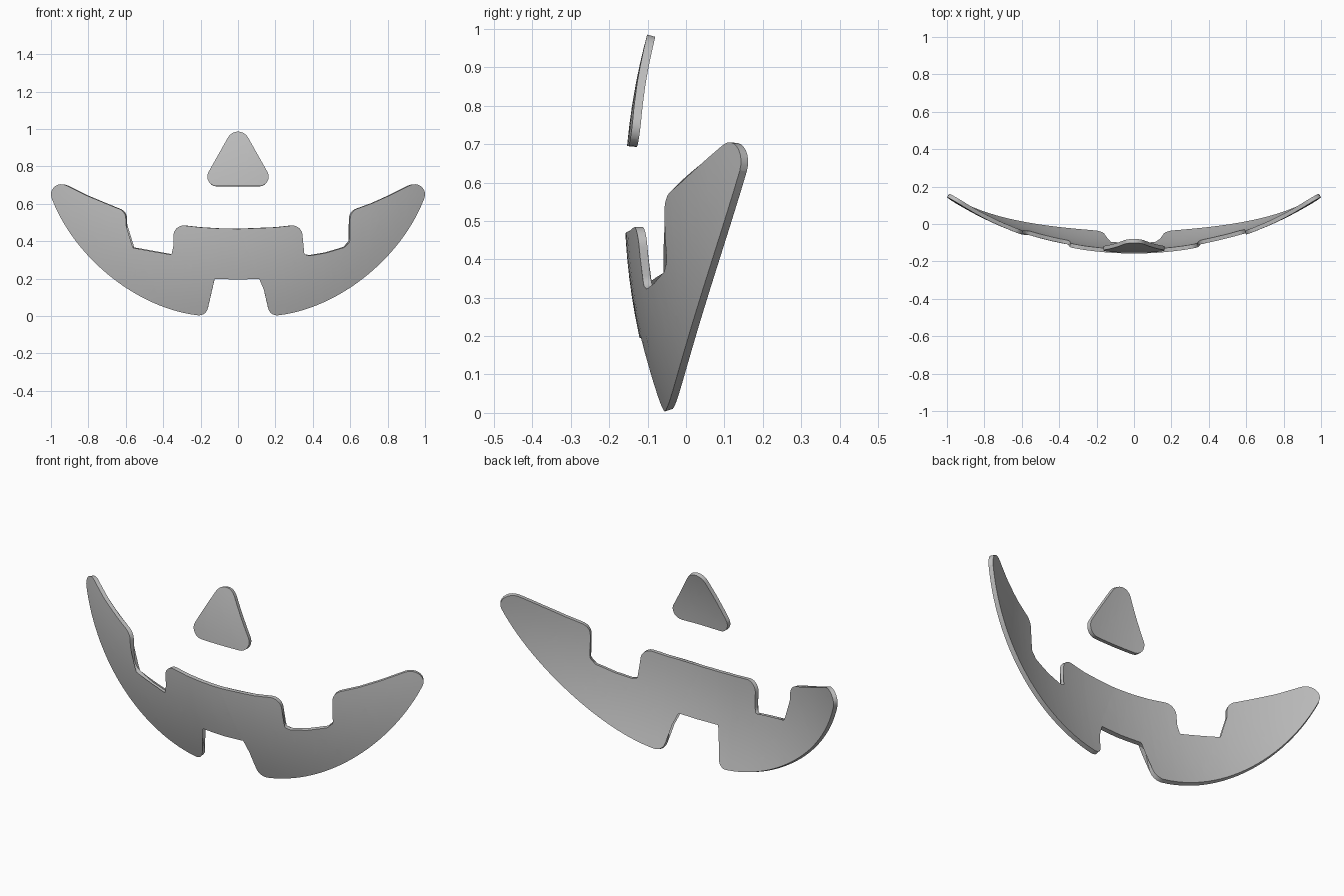
import bpy
import bmesh
from math import tan
from mathutils import Vector
from mathutils.geometry import interpolate_bezier

THICKNESS = 0.022

cube = bpy.data.objects.get("Cube")
if cube:
    bpy.data.objects.remove(cube)

grey = bpy.data.materials.new("plain grey")
grey.use_nodes = True
grey.diffuse_color = (0.52, 0.52, 0.52, 1)
grey.node_tree.nodes["Principled BSDF"].inputs["Base Color"].default_value = (0.52, 0.52, 0.52, 1)


def rounded(corners):
    """Closed outline from (x, z, tangent length) corners, each turned into an arc."""
    out = []
    for i, (x, z, r) in enumerate(corners):
        p = Vector((x, z))
        if r == 0:
            out.append(p)
            continue
        a = (Vector(corners[i - 1][:2]) - p).normalized()
        b = (Vector(corners[(i + 1) % len(corners)][:2]) - p).normalized()
        turn = (-a).angle(b)
        k = 1 - 4 / 3 * tan(turn / 4) / tan(turn / 2)
        out += [q.to_2d() for q in interpolate_bezier(
            (p + a * r).to_3d(), (p + a * r * k).to_3d(),
            (p + b * r * k).to_3d(), (p + b * r).to_3d(), 10)]
    return out


def mirrored(half):
    """Add the -x half to corners that run from the bottom centre to the top centre."""
    return half + [(-x, z, r) for x, z, r in reversed(half) if x > 0]


def bend(v):
    """Lay a flat point on the bulging face; its y becomes depth along the normal."""
    x, depth, z = v
    y = -0.16 + 0.28 * x**2 + 0.02 * x**4 + 0.31 * (z - 0.55)**2
    inward = Vector((-0.56 * x - 0.08 * x**3, 1, -0.62 * (z - 0.55))).normalized()
    return Vector((x, y, z)) + inward * depth


def curved_plate(name, corners):
    bm = bmesh.new()
    bm.faces.new([bm.verts.new((p.x, 0, p.y)) for p in rounded(corners)])
    bmesh.ops.triangulate(bm, faces=bm.faces[:])
    # Slice into a fine grid so that the plate can bend
    for axis in (Vector((1, 0, 0)), Vector((0, 0, 1))):
        for i in range(-20, 21):
            bmesh.ops.bisect_plane(bm, geom=bm.verts[:] + bm.edges[:] + bm.faces[:],
                                   dist=1e-5, plane_co=axis * (i * 0.05 + 0.003), plane_no=axis)
    bmesh.ops.remove_doubles(bm, verts=bm.verts[:], dist=1e-4)
    # Give it thickness, then bend
    back = bmesh.ops.extrude_face_region(bm, geom=bm.faces[:], use_keep_orig=True)
    for v in back["geom"]:
        if isinstance(v, bmesh.types.BMVert):
            v.co.y = THICKNESS
    for v in bm.verts:
        v.co = bend(v.co)
    bmesh.ops.recalc_face_normals(bm, faces=bm.faces[:])
    mesh = bpy.data.meshes.new(name)
    bm.to_mesh(mesh)
    bm.free()
    mesh.materials.append(grey)
    obj = bpy.data.objects.new(name, mesh)
    bpy.context.collection.objects.link(obj)
    bpy.ops.object.select_all(action="DESELECT")
    obj.select_set(True)
    bpy.context.view_layer.objects.active = obj
    bpy.ops.object.shade_smooth_by_angle(angle=0.6)


# Grinning mouth: lower gap, jaw sweep, rounded tip, upper gap, middle tooth
jaw = interpolate_bezier((0.215, 0.004, 0), (0.53, 0.04, 0), (0.87, 0.3, 0), (0.997, 0.631, 0), 28)
mouth_half = [(0, 0.195, 0), (0.16, 0.2, 0.035), (0.16, -0.002, 0.054)]
mouth_half += [(p.x, p.y, 0) for p in jaw]
mouth_half += [(1.044, 0.761, 0.139), (0.82, 0.649, 0), (0.72, 0.604, 0), (0.6, 0.56, 0.04),
               (0.6, 0.376, 0.04), (0.47, 0.337, 0), (0.345, 0.316, 0.04),
               (0.345, 0.49, 0.06), (0.2, 0.474, 0), (0.1, 0.468, 0), (0, 0.466, 0)]
curved_plate("mouth", mirrored(mouth_half))

# Triangular nose
curved_plate("nose", mirrored([(0.2, 0.695, 0.086), (0, 1.05, 0.11)]))
